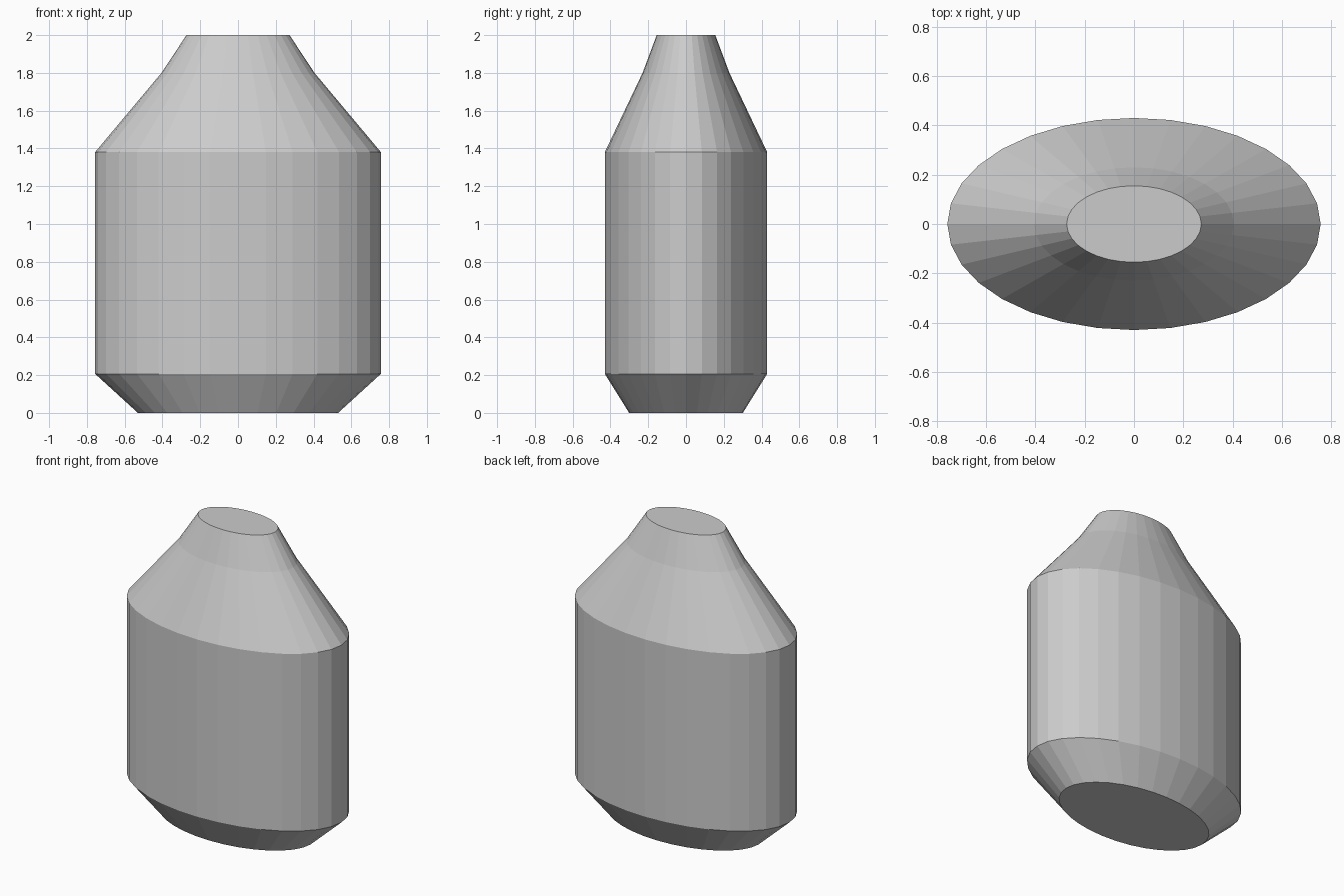
import bpy, bmesh, math

if "Cube" in bpy.data.objects:
    bpy.data.objects.remove(bpy.data.objects["Cube"])

SIDES = 32
DEPTH_RATIO = 0.568
# Half-width and height of each ring, bottom to top
PROFILE = [(0.53, 0.0), (0.757, 0.207), (0.757, 1.38), (0.405, 1.8), (0.273, 2.0)]

grey = bpy.data.materials.new("light grey")
grey.diffuse_color = (0.6, 0.6, 0.6, 1.0)
grey.use_nodes = True
grey.node_tree.nodes["Principled BSDF"].inputs["Base Color"].default_value = grey.diffuse_color

# Oval bottle body: stacked elliptical rings with flat end caps
bm = bmesh.new()
rings = []
for r, z in PROFILE:
    angles = [2 * math.pi * i / SIDES for i in range(SIDES)]
    rings.append([bm.verts.new((r * math.cos(a), r * DEPTH_RATIO * math.sin(a), z))
                  for a in angles])
for low, high in zip(rings, rings[1:]):
    for i in range(SIDES):
        j = (i + 1) % SIDES
        bm.faces.new((low[i], low[j], high[j], high[i]))
bm.faces.new(rings[0][::-1])
bm.faces.new(rings[-1])

mesh = bpy.data.meshes.new("bottle_body")
bm.to_mesh(mesh)
bm.free()
mesh.materials.append(grey)
body = bpy.data.objects.new("bottle_body", mesh)
bpy.context.collection.objects.link(body)
